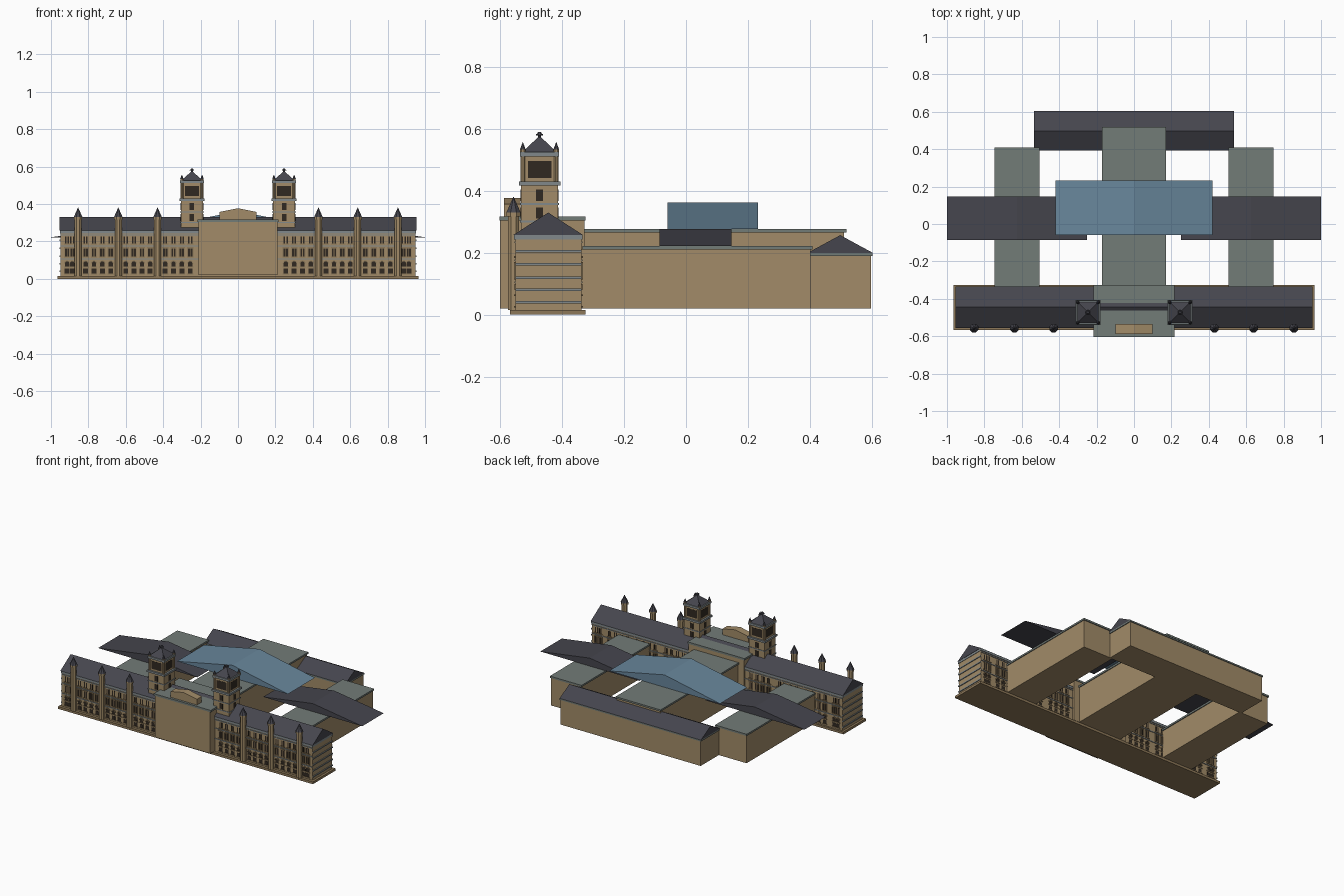
import bpy, bmesh
from math import pi, cos, sin
from mathutils import Matrix, Vector

if "Cube" in bpy.data.objects:
    bpy.data.objects.remove(bpy.data.objects["Cube"])


def material(name, rgb):
    m = bpy.data.materials.new(name)
    m.diffuse_color = (*rgb, 1)
    m.use_nodes = True
    m.node_tree.nodes["Principled BSDF"].inputs["Base Color"].default_value = m.diffuse_color
    return m


STONE = material("stone", (0.36, 0.26, 0.14))
TRIM = material("trim_stone", (0.27, 0.19, 0.10))
SLATE = material("slate", (0.06, 0.06, 0.075))
LEAD = material("lead", (0.17, 0.20, 0.185))
GLASS = material("roof_glass", (0.14, 0.24, 0.33))
BAND = material("blue_band", (0.22, 0.25, 0.26))
DARK = material("window_dark", (0.03, 0.022, 0.015))


def box(bm, x0, x1, y0, y1, z0, z1):
    m = Matrix.Translation(((x0 + x1) / 2, (y0 + y1) / 2, (z0 + z1) / 2))
    m = m @ Matrix.Diagonal((x1 - x0, y1 - y0, z1 - z0, 1))
    bmesh.ops.create_cube(bm, size=1, matrix=m)


def block(bm, cx, cy, hx, hy, z0, z1):
    box(bm, cx - hx, cx + hx, cy - hy, cy + hy, z0, z1)


def prism(bm, pts, axis, a, b):
    """Extrude a (u, z) outline along x or y."""
    def at(u, z, d):
        return (d, u, z) if axis == "x" else (u, d, z)
    lo = [bm.verts.new(at(u, z, a)) for u, z in pts]
    hi = [bm.verts.new(at(u, z, b)) for u, z in pts]
    faces = [bm.faces.new(lo), bm.faces.new(hi)]
    for i in range(len(pts)):
        j = (i + 1) % len(pts)
        faces.append(bm.faces.new((lo[i], lo[j], hi[j], hi[i])))
    bmesh.ops.recalc_face_normals(bm, faces=faces)


def cone(bm, x, y, z0, z1, r0, r1, n=8):
    m = Matrix.Translation((x, y, (z0 + z1) / 2)) @ Matrix.Rotation(pi / n, 4, "Z")
    bmesh.ops.create_cone(bm, cap_ends=True, segments=n, radius1=r0, radius2=r1,
                          depth=z1 - z0, matrix=m)


def part(name, mat, build, mirror=False):
    bm = bmesh.new()
    build(bm)
    if mirror:
        dup = bmesh.ops.duplicate(bm, geom=bm.verts[:] + bm.edges[:] + bm.faces[:])["geom"]
        for v in dup:
            if isinstance(v, bmesh.types.BMVert):
                v.co.x *= -1
        bmesh.ops.reverse_faces(bm, faces=[f for f in dup if isinstance(f, bmesh.types.BMFace)])
    me = bpy.data.meshes.new(name)
    bm.to_mesh(me)
    bm.free()
    me.materials.append(mat)
    ob = bpy.data.objects.new(name, me)
    bpy.context.collection.objects.link(ob)


def simple(name, mat, *dims, mirror=False):
    part(name, mat, lambda bm: box(bm, *dims), mirror)


def roof(name, mat, axis, u0, u1, a, b, z0, z1, mirror=False):
    pts = [(u0, z0), (u1, z0), ((u0 + u1) / 2, z1)]
    part(name, mat, lambda bm: prism(bm, pts, axis, a, b), mirror)


# Main front range
FY, BY = -0.55, -0.338
simple("plinth", TRIM, -0.965, 0.965, -0.568, -0.325, 0, 0.016)
simple("front_range", STONE, -0.95, 0.95, FY, BY, 0.016, 0.255)
roof("front_range_roof", SLATE, "x", -0.557, -0.333, -0.955, 0.955, 0.258, 0.33)
simple("front_cornice", BAND, -0.953, 0.953, -0.555, -0.334, 0.243, 0.258)

# Central entrance block with stepped gable
simple("entrance_block", STONE, -0.21, 0.21, -0.6, -0.328, 0.02, 0.306)
simple("entrance_cap", LEAD, -0.216, 0.216, -0.603, -0.325, 0.305, 0.318)
part("entrance_gable", STONE, lambda bm: prism(
    bm, [(-0.1, 0.316), (0.1, 0.316), (0.1, 0.357), (0, 0.377), (-0.1, 0.357)],
    "y", -0.587, -0.535))
roof("entrance_ridge", SLATE, "x", -0.462, -0.42, -0.185, 0.185, 0.316, 0.328)

# Rear halls and roofs
simple("central_hall", STONE, -0.165, 0.165, -0.335, 0.51, 0.02, 0.266)
simple("central_hall_cap", LEAD, -0.17, 0.17, -0.335, 0.518, 0.265, 0.277)
simple("side_hall", STONE, 0.512, 0.74, -0.34, 0.402, 0.02, 0.211, mirror=True)
simple("side_hall_cap", LEAD, 0.506, 0.745, -0.335, 0.408, 0.21, 0.222, mirror=True)
simple("back_range", STONE, -0.53, 0.53, 0.398, 0.598, 0.02, 0.191)
simple("back_range_cap", LEAD, -0.535, 0.535, 0.393, 0.603, 0.19, 0.2)
roof("back_range_roof", SLATE, "x", 0.393, 0.603, -0.535, 0.535, 0.2, 0.257)
roof("glass_roof", GLASS, "y", -0.42, 0.42, -0.06, 0.232, 0.277, 0.362)
roof("side_slate_roof", SLATE, "y", 0.25, 1.0, -0.085, 0.147, 0.222, 0.277, mirror=True)

# Front turrets
TURRETS = (0.43, 0.64, 0.855)


def turret_shafts(bm):
    for x in TURRETS:
        cone(bm, x, -0.557, 0.016, 0.325, 0.02, 0.02)
        cone(bm, x, -0.557, 0.318, 0.33, 0.024, 0.024)


def turret_caps(bm):
    for x in TURRETS:
        cone(bm, x, -0.557, 0.33, 0.382, 0.025, 0.0)


part("turret_shafts", STONE, turret_shafts, True)
part("turret_caps", SLATE, turret_caps, True)

# Window positions, grouped in bays between turrets
EDGES = (0.215, 0.43, 0.64, 0.855, 0.945)
WINDOWS = []
for a, b, n in zip(EDGES, EDGES[1:], (4, 4, 4, 2)):
    a, b = a + 0.018, b - 0.018
    WINDOWS += [a + (b - a) * (i + 0.5) / n for i in range(n)]
FACES = ((FY, -1), (BY, 1))


def on_face(bm, face, x0, x1, z0, z1, out):
    y, s = face
    ys = sorted((y - s * 0.003, y + s * out))
    box(bm, x0, x1, *ys, z0, z1)


def arch(x, z, r):
    return [(x + r * cos(pi * k / 6), z + r * sin(pi * k / 6)) for k in range(7)]


def panes(bm):
    for f in FACES:
        for x in WINDOWS:
            on_face(bm, f, x - 0.013, x + 0.013, 0.028, 0.054, 0.001)
            pts = [(x - 0.012, 0.064), (x + 0.012, 0.064)] + arch(x, 0.081, 0.012)
            prism(bm, pts, "y", f[0] - f[1] * 0.003, f[0] + f[1] * 0.001)
            on_face(bm, f, x - 0.012, x + 0.012, 0.12, 0.162, 0.001)
            for d in (-0.007, 0.007):
                on_face(bm, f, x + d - 0.004, x + d + 0.004, 0.19, 0.225, 0.001)


def surrounds(bm):
    for f in FACES:
        for x in WINDOWS:
            ring = arch(x, 0.081, 0.017) + arch(x, 0.081, 0.0125)[::-1]
            prism(bm, ring, "y", f[0] - f[1] * 0.003, f[0] + f[1] * 0.005)
            for z in (0.024, 0.06, 0.114, 0.165, 0.184):
                on_face(bm, f, x - 0.017, x + 0.017, z, z + 0.005, 0.005)
            for d in (-0.015, 0, 0.015):
                on_face(bm, f, x + d - 0.0018, x + d + 0.0018, 0.118, 0.166, 0.004)


def courses(bm):
    for f in FACES:
        for z in (0.103, 0.174, 0.232):
            on_face(bm, f, 0.21, 0.95, z, z + 0.005, 0.004)
    for z in (0.04, 0.08, 0.12, 0.163, 0.205):
        box(bm, 0.945, 0.955, FY, BY, z - 0.004, z + 0.004)


part("window_panes", DARK, panes, True)
part("window_surrounds", TRIM, surrounds, True)
part("string_courses", BAND, courses, True)

# Twin towers
TX, TY = 0.246, -0.473
CORNERS = [(sx, sy) for sx in (-1, 1) for sy in (-1, 1)]


def tower_body(bm):
    block(bm, TX, TY, 0.06, 0.06, 0.02, 0.418)
    block(bm, TX, TY, 0.055, 0.055, 0.43, 0.512)
    for sx, sy in CORNERS:
        cone(bm, TX + sx * 0.054, TY + sy * 0.054, 0.43, 0.512, 0.008, 0.008)
        cone(bm, TX + sx * 0.054, TY + sy * 0.054, 0.524, 0.534, 0.009, 0.009)


def tower_bands(bm):
    for z0, z1, h in ((0.355, 0.361, 0.063), (0.298, 0.304, 0.063),
                      (0.417, 0.43, 0.067), (0.511, 0.525, 0.063)):
        block(bm, TX, TY, h, h, z0, z1)


def tower_openings(bm):
    for w, h, z0, z1 in ((0.012, 0.061, 0.31, 0.347), (0.012, 0.061, 0.367, 0.404),
                         (0.038, 0.056, 0.442, 0.496)):
        block(bm, TX, TY, w, h, z0, z1)
        block(bm, TX, TY, h, w, z0, z1)


def tower_roofs(bm):
    cone(bm, TX, TY, 0.525, 0.575, 0.056 * 2 ** 0.5, 0.004, 4)
    cone(bm, TX, TY, 0.57, 0.58, 0.006, 0.006)
    cone(bm, TX, TY, 0.578, 0.583, 0.013, 0.013)
    cone(bm, TX, TY, 0.583, 0.59, 0.009, 0.005)
    for sx, sy in CORNERS:
        cone(bm, TX + sx * 0.054, TY + sy * 0.054, 0.534, 0.558, 0.01, 0)


part("towers", STONE, tower_body, True)
part("tower_bands", BAND, tower_bands, True)
part("tower_openings", DARK, tower_openings, True)
part("tower_roofs", SLATE, tower_roofs, True)
